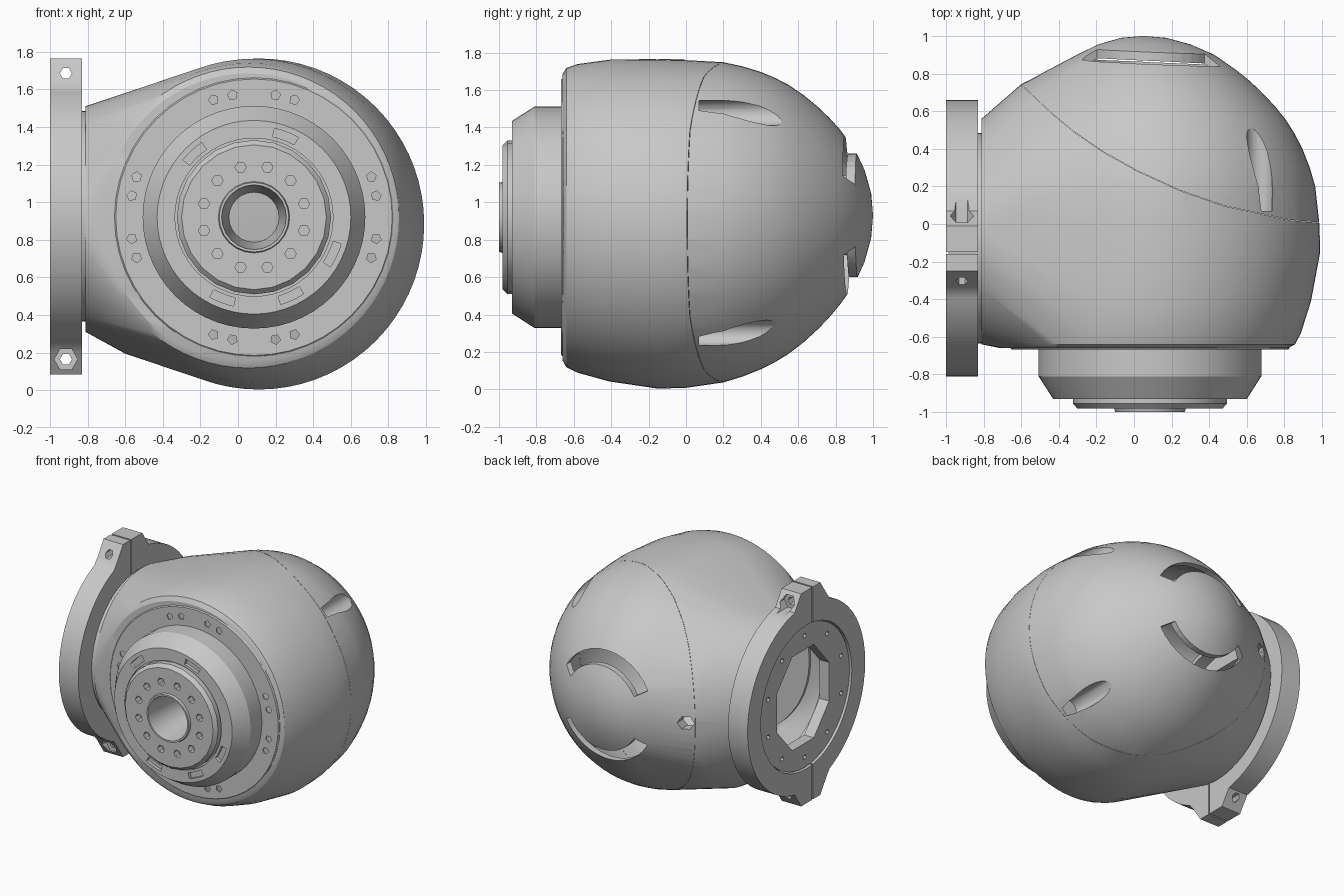
import bpy, bmesh
from math import sin, cos, pi, radians

cube = bpy.data.objects.get("Cube")
if cube:
    bpy.data.objects.remove(cube, do_unlink=True)

grey = bpy.data.materials.new("satin_grey")
grey.use_nodes = True
colour = (0.58, 0.58, 0.58, 1)
grey.diffuse_color = colour
grey.node_tree.nodes["Principled BSDF"].inputs["Base Color"].default_value = colour

HUB = (0.085, 0.92)        # x, z of the front output axis
FLANGE = (-0.075, 0.925)   # y, z of the side mounting axis


def place(axis, u, v, t):
    return {"x": (t, u, v), "y": (u, t, v), "z": (u, v, t)}[axis]


def finish(bm, name):
    bmesh.ops.remove_doubles(bm, verts=bm.verts, dist=1e-5)
    bmesh.ops.recalc_face_normals(bm, faces=bm.faces)
    mesh = bpy.data.meshes.new(name)
    bm.to_mesh(mesh)
    bm.free()
    mesh.materials.append(grey)
    obj = bpy.data.objects.new(name, mesh)
    bpy.context.collection.objects.link(obj)
    return obj


def ngon(centre, r, n, start=0.0):
    return [(centre[0] + r * cos(start + 2 * pi * k / n),
             centre[1] + r * sin(start + 2 * pi * k / n)) for k in range(n)]


def sector(centre, r0, r1, a0, a1, n=12):
    """Outline of a ring segment; angles in degrees."""
    angles = [radians(a0 + (a1 - a0) * k / n) for k in range(n + 1)]
    return [(centre[0] + r * cos(a), centre[1] + r * sin(a))
            for r, run in ((r0, angles), (r1, angles[::-1])) for a in run]


def prisms(name, shapes):
    """Each shape is (axis, outline, start, end)."""
    bm = bmesh.new()
    for axis, pts, t0, t1 in shapes:
        a = [bm.verts.new(place(axis, u, v, t0)) for u, v in pts]
        b = [bm.verts.new(place(axis, u, v, t1)) for u, v in pts]
        bm.faces.new(a)
        bm.faces.new(b[::-1])
        for k in range(len(pts)):
            j = (k + 1) % len(pts)
            bm.faces.new((a[j], a[k], b[k], b[j]))
    return finish(bm, name)


def lathe(name, axis, centre, profile, n):
    """Turn a closed (radius, position) profile about an axis."""
    bm = bmesh.new()
    rings = [[bm.verts.new(place(axis, u, v, t)) for u, v in ngon(centre, r, n)]
             for r, t in profile]
    for a, b in zip(rings, rings[1:] + rings[:1]):
        for k in range(n):
            j = (k + 1) % n
            bm.faces.new((a[k], a[j], b[j], b[k]))
    return finish(bm, name)


def combine(obj, other, operation="DIFFERENCE"):
    mod = obj.modifiers.new("combine", "BOOLEAN")
    mod.operation, mod.solver, mod.object = operation, "EXACT", other
    deps = bpy.context.evaluated_depsgraph_get()
    mesh = bpy.data.meshes.new_from_object(obj.evaluated_get(deps))
    obj.modifiers.clear()
    obj.data = mesh
    bpy.data.objects.remove(other, do_unlink=True)


def shade(obj, angle=30):
    obj.data.shade_smooth()
    obj.data.set_sharp_from_angle(angle=radians(angle))


# Housing: a dome pulled taut over a shoulder to a round side neck
DOME = [(0.765, -0.66), (0.8, -0.64), (0.825, -0.58), (0.86, -0.41), (0.88, -0.15),
        (0.876, 0), (0.856, 0.2), (0.83, 0.3), (0.795, 0.4), (0.758, 0.48),
        (0.718, 0.55), (0.66, 0.63), (0.59, 0.71), (0.535, 0.765), (0.472, 0.82),
        (0.365, 0.9), (0.245, 0.955), (0.12, 0.99), (0, 1)]


def housing_hull(name, inner):
    bm = bmesh.new()
    for r, y in DOME:
        back, front = max(0, y), max(0, -y - 0.15)
        centre = (0.11 - 0.06 * back ** 2 - 0.11 * front,
                  0.884 + 0.045 * back + 0.07 * front)
        if inner:
            r, y = r * 0.94, y * (0.96 if y > 0 else 0.94)
        for u, v in ngon(centre, r, 72) if r else [centre]:
            bm.verts.new((u, y, v))
    if inner:
        necks = [(-0.9, -0.04, 0.91, 0.49)]
    else:
        necks = [(-0.81, -0.04, 0.91, 0.6), (-0.6, 0.053, 0.885, 0.69)]
    for x, cy, cz, r in necks:
        for y, z in ngon((cy, cz), r, 72):
            bm.verts.new((x, y, z))
    bmesh.ops.convex_hull(bm, input=bm.verts)
    bmesh.ops.delete(bm, geom=[v for v in bm.verts if not v.link_faces], context="VERTS")
    return finish(bm, name)


# Hollow it to a thin wall, leaving bosses behind the screw pockets
pockets = [(0.11 + 0.81 * cos(radians(46.5)), 0.89 + side * 0.81 * sin(radians(46.5)))
           for side in (1, -1)]
housing = housing_hull("housing", False)
hollow = housing_hull("hollow", True)
combine(hollow, prisms("bosses", [("y", ngon(p, 0.13, 20), -0.02, 1.1) for p in pockets]))
combine(housing, hollow)

# Crescent vents, screw pockets and cable hole in the housing
cuts = [("y", sector((0.09, 0.93), 0.33, 0.425, a - 60, a + 60), 0.55, 1.1) for a in (90, 270)]
cuts += [("y", ngon(p, 0.068, 20), 0.07, 1.1) for p in pockets]
cuts.append(("y", ngon((-0.54, 0.92), 0.055, 6), 0.45, 1.1))
combine(housing, prisms("housing_cuts", cuts))

# Parting line between the two housing shells
seam = [(1.1, -0.005), (0.83, 0.02), (0.48, 0.095), (0.25, 0.175), (0.02, 0.28),
        (-0.16, 0.38), (-0.32, 0.49), (-0.435, 0.585), (-0.61, 0.75), (-0.75, 0.9)]
strip = seam + [(x, y + 0.002) for x, y in seam[::-1]]
combine(housing, prisms("seam_cut", [("z", strip, -0.2, 2)]))
shade(housing)

# Front plate with paired screw holes
plate = lathe("front_plate", "y", HUB, [(0.55, -0.6), (0.55, -0.668), (0.735, -0.668),
                                        (0.742, -0.66), (0.742, -0.6)], 48)
holes = []
for quarter in range(4):
    for offset in (-19, -10, 10, 19):
        a = radians(90 * quarter + offset)
        spot = (HUB[0] + 0.66 * cos(a), HUB[1] + 0.66 * sin(a))
        holes.append(("y", ngon(spot, 0.027, 5, a), -0.7, -0.63))
combine(plate, prisms("plate_holes", holes))
shade(plate)

# Output hub with a chamfered rim and short arc slots
hub = lathe("output_hub", "y", HUB, [
    (0.19, -0.25), (0.5, -0.25), (0.5, -0.62), (0.592, -0.62), (0.592, -0.81),
    (0.515, -0.93), (0.42, -0.93), (0.42, -0.912), (0.19, -0.912)], 56)
slots = [("y", sector(HUB, 0.44, 0.485, a - 8, a + 8, 4), -1, -0.905)
         for a in (69, 133, 249, 295, 335)]
combine(hub, prisms("hub_slots", slots))
shade(hub)

# Output disc with a ring of screw holes and a collar round the tapered bore
disc = lathe("output_disc", "y", HUB, [
    (0.115, -0.5), (0.2, -0.5), (0.2, -0.9), (0.41, -0.9), (0.41, -0.955),
    (0.385, -0.982), (0.19, -0.982), (0.185, -1.0), (0.172, -1.0)], 24)
holes = [("y", ngon(p, 0.03, 6), -1.1, -0.93) for p in ngon(HUB, 0.275, 12, pi / 12)]
combine(disc, prisms("disc_holes", holes))
shade(disc)
lathe("bore_end", "y", HUB, [(0, -0.47), (0.195, -0.47), (0.195, -0.505), (0, -0.505)], 24)

# Clamp ring with a tab at top and bottom
X0, X1 = -1.0, -0.83
clamp = lathe("clamp_ring", "x", FLANGE,
              [(0.568, X0), (0.735, X0), (0.735, X1), (0.568, X1)], 56)
tabs, cuts = [], []
mid = FLANGE[0] - 0.055
for side in (1, -1):
    half = [(0.24, 0.67), (0.2, 0.72), (0.12, 0.84)]
    outline = [(mid + w, FLANGE[1] + side * h) for w, h in half]
    outline += [(mid - w, FLANGE[1] + side * h) for w, h in half[::-1]]
    tabs.append(("x", outline, X0, X1))
    # Clamping gap, screw hole and one screw socket across each tab
    z0, z1 = sorted(FLANGE[1] + side * h for h in (0.5, 0.9))
    gap = [(mid - 0.03, z0), (mid - 0.018, z0), (mid - 0.018, z1), (mid - 0.03, z1)]
    spot = (-0.915, FLANGE[1] + side * 0.76)
    cuts.append(("x", gap, X0 - 0.1, X1 + 0.1))
    cuts.append(("y", ngon(spot, 0.032, 6), -0.6, 0.5))
    socket = (mid + 0.12, 0.5) if side > 0 else (-0.6, mid - 0.12)
    cuts.append(("y", ngon(spot, 0.062, 6), *socket))
combine(clamp, prisms("clamp_tabs", tabs), "UNION")
for cut in cuts:
    combine(clamp, prisms("clamp_cut", [cut]))
shade(clamp)

# Mounting plate inside the ring, with a tall eight-sided opening and a collar behind
mount = lathe("mounting_plate", "x", FLANGE,
              [(0, -0.985), (0.56, -0.985), (0.56, -0.8), (0.49, -0.8),
               (0.49, -0.9), (0, -0.9)], 56)
opening = [(FLANGE[0] + 0.02 + (y - FLANGE[0]) * 0.88, z)
           for y, z in ngon(FLANGE, 0.4, 8, pi / 8)]
cuts = [("x", opening, -1.1, -0.7)]
cuts += [("x", ngon(p, 0.02, 6), -1.1, -0.93) for p in ngon(FLANGE, 0.48, 10, pi / 10)]
combine(mount, prisms("mount_cuts", cuts))
shade(mount)
